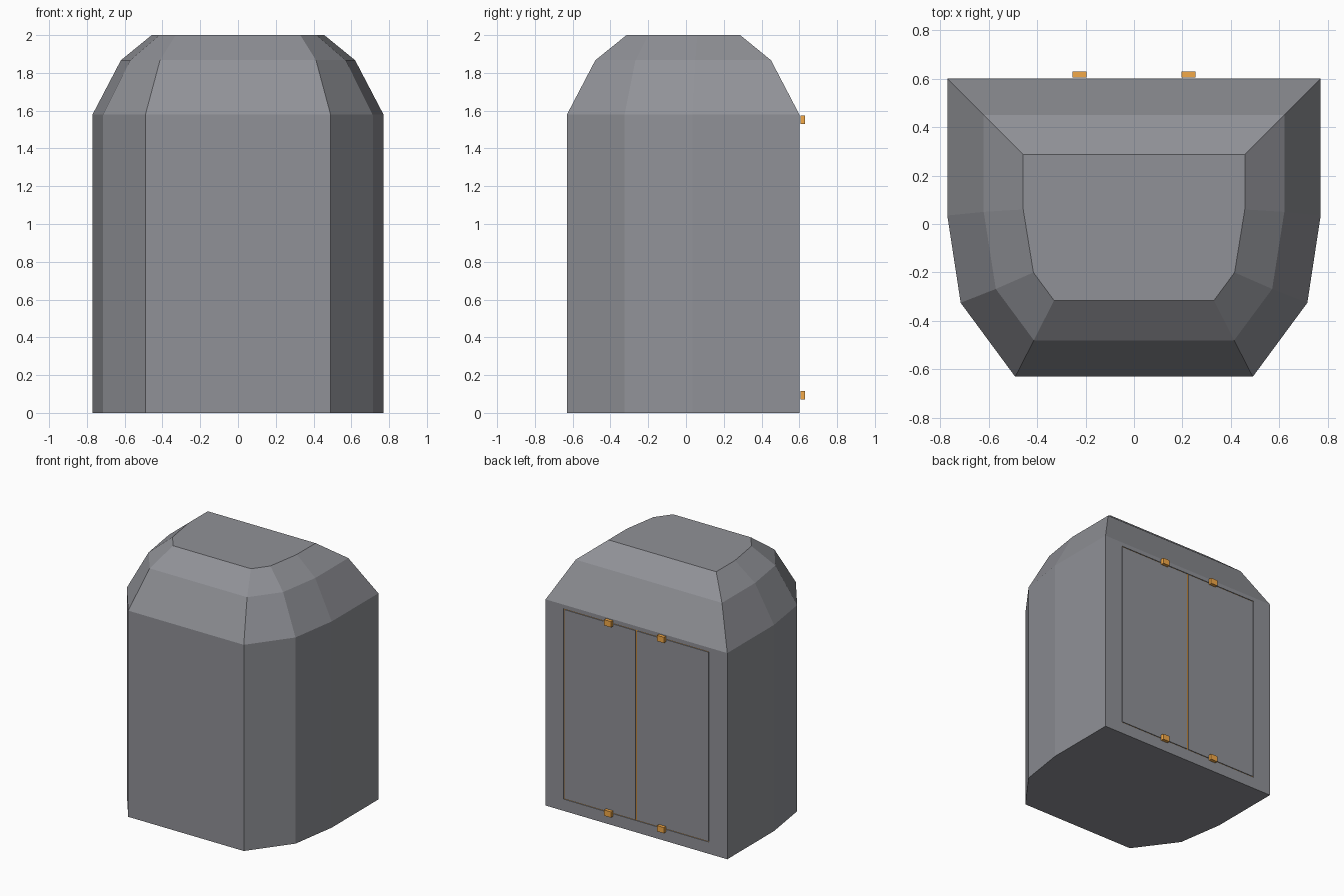
import bpy, bmesh

if "Cube" in bpy.data.objects:
    bpy.data.objects.remove(bpy.data.objects["Cube"])


def material(name, r, g, b):
    mat = bpy.data.materials.new(name)
    mat.diffuse_color = (r, g, b, 1)
    mat.use_nodes = True
    mat.node_tree.nodes["Principled BSDF"].inputs["Base Color"].default_value = mat.diffuse_color
    return mat


orange = material("orange", 0.9, 0.40, 0.065)
slate = material("slate", 0.28, 0.285, 0.31)


def make_object(name, bm, mat):
    bmesh.ops.recalc_face_normals(bm, faces=bm.faces)
    mesh = bpy.data.meshes.new(name)
    bm.to_mesh(mesh)
    bm.free()
    ob = bpy.data.objects.new(name, mesh)
    bpy.context.collection.objects.link(ob)
    mesh.materials.append(mat)
    return ob


def box(name, x0, x1, y0, y1, z0, z1, mat):
    bm = bmesh.new()
    bmesh.ops.create_cube(bm, size=1)
    for v in bm.verts:
        v.co = (x1 if v.co.x > 0 else x0,
                y1 if v.co.y > 0 else y0,
                z1 if v.co.z > 0 else z0)
    return make_object(name, bm, mat)


# Body: half outlines (right side, back to front) mirrored and stacked by height
base = [(0.77, 0.60), (0.77, 0.035), (0.715, -0.325), (0.49, -0.63)]
shoulder = [(0.62, 0.45), (0.62, 0.05), (0.57, -0.268), (0.413, -0.48)]
crown = [(0.457, 0.287), (0.457, 0.06), (0.415, -0.20), (0.33, -0.315)]
bm = bmesh.new()
rings = []
for z, half in ((0, base), (1.58, base), (1.867, shoulder), (2.0, crown)):
    outline = half + [(-x, y) for x, y in reversed(half)]
    rings.append([bm.verts.new((x, y, z)) for x, y in outline])
for low, high in zip(rings, rings[1:]):
    n = len(low)
    for i in range(n):
        j = (i + 1) % n
        bm.faces.new((low[i], low[j], high[j], high[i]))
bm.faces.new(rings[0])
bm.faces.new(rings[-1])
body = make_object("body", bm, slate)

# Shallow door recess in the back
W, Z0, Z1, BACK, DEPTH, GAP = 0.617, 0.09, 1.55, 0.60, 0.012, 0.006
cutter = box("recess_cutter", -W, W, BACK - DEPTH, BACK + 0.1, Z0, Z1, slate)
cutter.hide_render = True
cutter.hide_viewport = True
cut = body.modifiers.new("recess", "BOOLEAN")
cut.operation = "DIFFERENCE"
cut.solver = "EXACT"
cut.object = cutter

# Coloured backing seen through the door gaps
box("door_backing", -W, W, BACK - DEPTH - 0.002, BACK - DEPTH + 0.006, Z0, Z1, orange)

# Double doors and their latches
for side, s in (("right", 1), ("left", -1)):
    xs = sorted((s * 0.006, s * (W - GAP)))
    box("door_" + side, *xs, BACK - DEPTH + 0.006, BACK, Z0 + GAP, Z1 - GAP, slate)
    for level, z in (("lower", 0.094), ("upper", 1.552)):
        xl = sorted((s * 0.195, s * 0.253))
        box(f"latch_{level}_{side}", *xl, 0.605, 0.63, z - 0.022, z + 0.022, orange)
